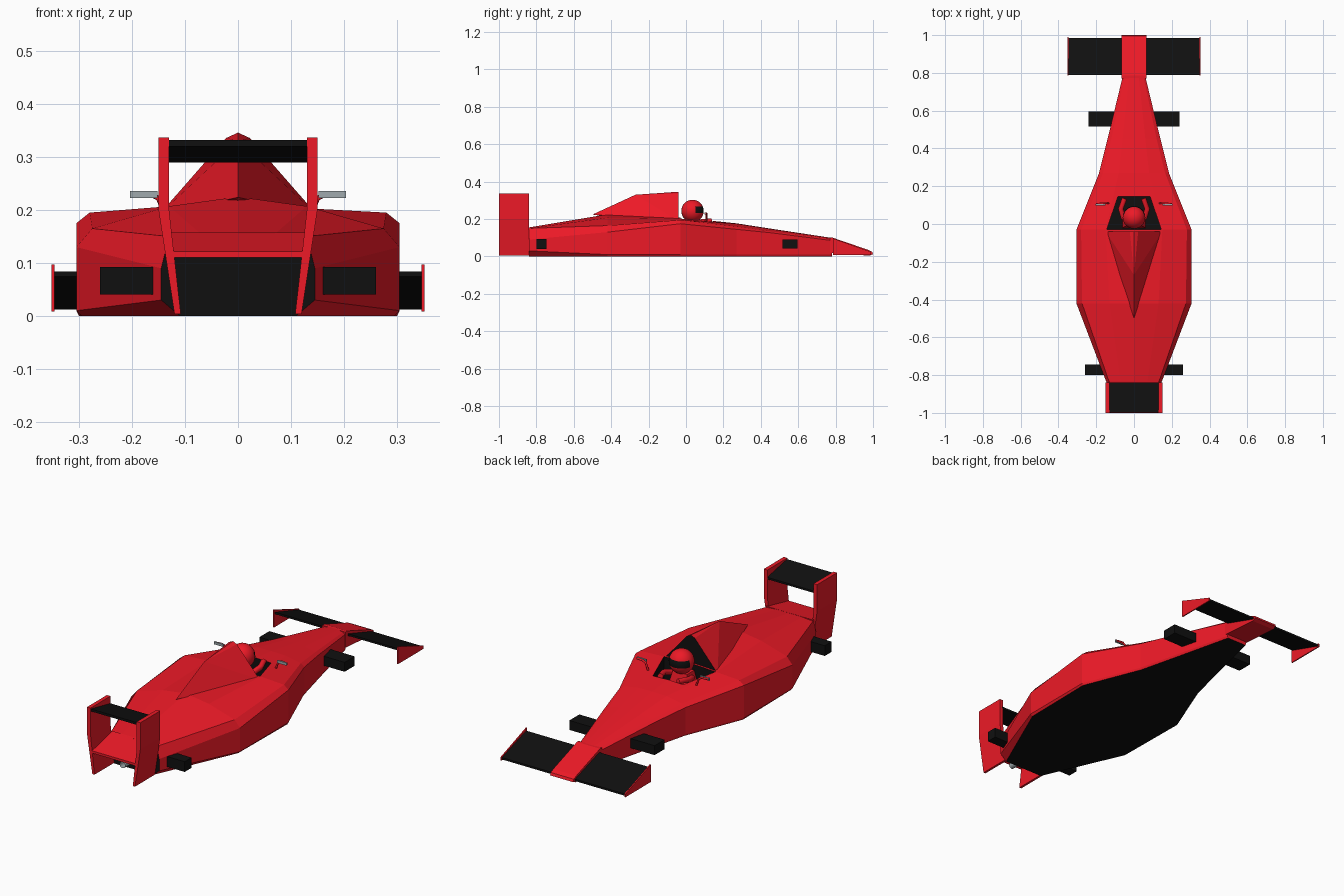
import bpy, bmesh, math
from mathutils import Vector

if "Cube" in bpy.data.objects:
    bpy.data.objects.remove(bpy.data.objects["Cube"])


def material(name, col):
    m = bpy.data.materials.new(name)
    m.diffuse_color = (*col, 1)
    m.use_nodes = True
    m.node_tree.nodes["Principled BSDF"].inputs["Base Color"].default_value = m.diffuse_color
    return m


RED = material("red_paint", (0.85, 0.01, 0.02))
BLACK = material("black", (0.005, 0.005, 0.005))
GREY = material("grey", (0.35, 0.4, 0.42))


def build(name, verts, faces, mats, black=None):
    bm = bmesh.new()
    vs = [bm.verts.new(v) for v in verts]
    for f in faces:
        bm.faces.new([vs[i] for i in f])
    bmesh.ops.recalc_face_normals(bm, faces=bm.faces)
    for f in bm.faces:
        if black and black(f):
            f.material_index = 1
    me = bpy.data.meshes.new(name)
    bm.to_mesh(me)
    bm.free()
    for m in mats:
        me.materials.append(m)
    ob = bpy.data.objects.new(name, me)
    bpy.context.collection.objects.link(ob)
    return ob


def loft(name, rings, mats, black=None):
    n = len(rings[0])
    faces = [(r * n + i, r * n + (i + 1) % n, (r + 1) * n + (i + 1) % n, (r + 1) * n + i)
             for r in range(len(rings) - 1) for i in range(n)]
    last = (len(rings) - 1) * n
    faces += [tuple(range(n)), tuple(last + i for i in range(n))]
    return build(name, [v for r in rings for v in r], faces, mats, black)


def along_x(name, prof, x0, x1, mat):
    return loft(name, [[(x, y, z) for y, z in prof] for x in (x0, x1)], [mat])


def box(name, x0, x1, y0, y1, z0, z1, mat):
    return along_x(name, [(y0, z0), (y1, z0), (y1, z1), (y0, z1)], x0, x1, mat)


def tube(name, pts, r, mat):
    cu = bpy.data.curves.new(name, 'CURVE')
    cu.dimensions = '3D'
    cu.bevel_depth, cu.bevel_resolution, cu.use_fill_caps = r, 2, True
    sp = cu.splines.new('POLY')
    sp.points.add(len(pts) - 1)
    for p, co in zip(sp.points, pts):
        p.co = (*co, 1)
    cu.materials.append(mat)
    ob = bpy.data.objects.new(name, cu)
    bpy.context.collection.objects.link(ob)
    return ob


# Main body: half sections (x, z) from floor edge up to the centre line
sections = {
    -0.84: [(.11, 0), (.145, .03), (.145, .09), (.13, .15), (.07, .155), (0, .155)],
    -0.42: [(.295, 0), (.305, .01), (.305, .13), (.275, .165), (.13, .207), (0, .225)],
    -0.03: [(.3, 0), (.305, .01), (.305, .175), (.28, .195), (.15, .202), (0, .208)],
    0.27: [(.18, 0), (.185, .01), (.185, .145), (.165, .16), (.08, .175), (0, .177)],
    0.45: [(.135, 0), (.14, .01), (.14, .127), (.12, .135), (.06, .147), (0, .149)],
    0.78: [(.055, 0), (.06, .01), (.06, .085), (.05, .095), (.025, .099), (0, .099)],
}
rings = [[(x, y, z) for x, z in h] + [(-x, y, z) for x, z in h[-2::-1]]
         for y, h in sections.items()]
body = loft("body", rings, [RED, BLACK],
            lambda f: f.normal.z < -0.95 or f.normal.y < -0.95)

# Cockpit opening cut into the deck
hole = [(-.145, -.03), (.145, -.03), (.085, .145), (-.085, .145)]
cutter = loft("cockpit_cutter", [[(x, y, z) for x, y in hole] for z in (.09, .4)],
              [RED, BLACK], lambda f: True)
cutter.hide_render = True
mod = body.modifiers.new("cockpit", 'BOOLEAN')
mod.operation, mod.solver, mod.object = 'DIFFERENCE', 'EXACT', cutter
bpy.context.view_layer.objects.active = body
bpy.ops.object.modifier_apply(modifier="cockpit")
bpy.data.objects.remove(cutter)

# Engine cover with black front face
build("engine_cover",
      [(-.15, -.04, .19), (.15, -.04, .19), (.022, -.04, .336), (0, -.04, .346),
       (-.022, -.04, .336), (0, -.27, .33), (0, -.5, .224), (0, -.27, .19)],
      [(0, 1, 2, 3, 4), (1, 2, 5), (2, 3, 5), (3, 4, 5), (4, 0, 5),
       (1, 5, 6), (0, 5, 6), (0, 1, 7), (1, 6, 7), (0, 6, 7)],
      [RED, BLACK], lambda f: f.normal.y > 0.95)

# Nose and front wing
along_x("nose", [(.77, 0.02), (.98, 0.004), (1, .012), (.995, .025), (.975, .035), (.785, .1), (.77, .1)],
        -.065, .065, RED)
for s, side in ((-1, "left"), (1, "right")):
    along_x("front_wing_" + side, [(.79, .074), (.79, .084), (.985, .022), (.985, .012)],
            s * .06, s * .346, BLACK)
    along_x("front_wing_plate_" + side, [(.785, .008), (.785, .097), (.99, .024), (.99, .008)],
            s * .346, s * .352, RED)
    # Axle stubs
    box("front_axle_" + side, s * .08, s * .24, .515, .595, .042, .09, BLACK)
    box("rear_axle_" + side, s * .1, s * .26, -.8, -.745, .04, .092, BLACK)
    # Rear wing end plates, bent inward below
    loft("rear_wing_plate_" + side,
         [[(s * x, y, z) for x, z in ((.13, .337), (.15, .337), (.15, .2), (.12, .004), (.108, .004), (.13, .2))]
          for y in (-1, -.84)], [RED])
    # Mirrors on bent arms
    tube("mirror_arm_" + side, [(s * .135, .11, .185), (s * .15, .11, .222),
                                (s * .165, .11, .23), (s * .2, .105, .23)], .005, RED)
    box("mirror_" + side, s * .152, s * .204, .098, .105, .223, .236, GREY)
    # Driver arms
    tube("driver_arm_" + side, [(s * .055, .03, .17), (s * .07, .08, .185), (s * .05, .135, .19)], .014, RED)

# Rear deck overhang and rear wing
along_x("rear_deck", [(-.83, .145), (-.83, .157), (-1, .122), (-1, .11)], -.132, .132, RED)
along_x("rear_wing", [(-.84, .29), (-.84, .3), (-.998, .332), (-.998, .32)], -.135, .135, BLACK)

# Exhaust pipe
pipe = tube("exhaust", [(0, -.8, .055), (0, -.93, .055)], .016, GREY)
pipe.data.use_fill_caps = False

# Driver torso and helmet with visor
loft("driver_torso", [[(x, y, .095) for x, y in ((-.06, -.02), (.06, -.02), (.06, .07), (-.06, .07))],
                      [(x, y, .19) for x, y in ((-.04, -.01), (.04, -.01), (.04, .05), (-.04, .05))]], [RED])
bpy.ops.mesh.primitive_uv_sphere_add(segments=24, ring_count=16, radius=.06, location=(0, .035, .243))
helmet = bpy.context.object
helmet.name = "helmet"
helmet.data.materials.append(RED)
helmet.data.materials.append(BLACK)
for p in helmet.data.polygons:
    c = p.center / .06
    if c.y > .25 and -.2 < c.z < .4:
        p.material_index = 1
bpy.ops.object.shade_smooth()
